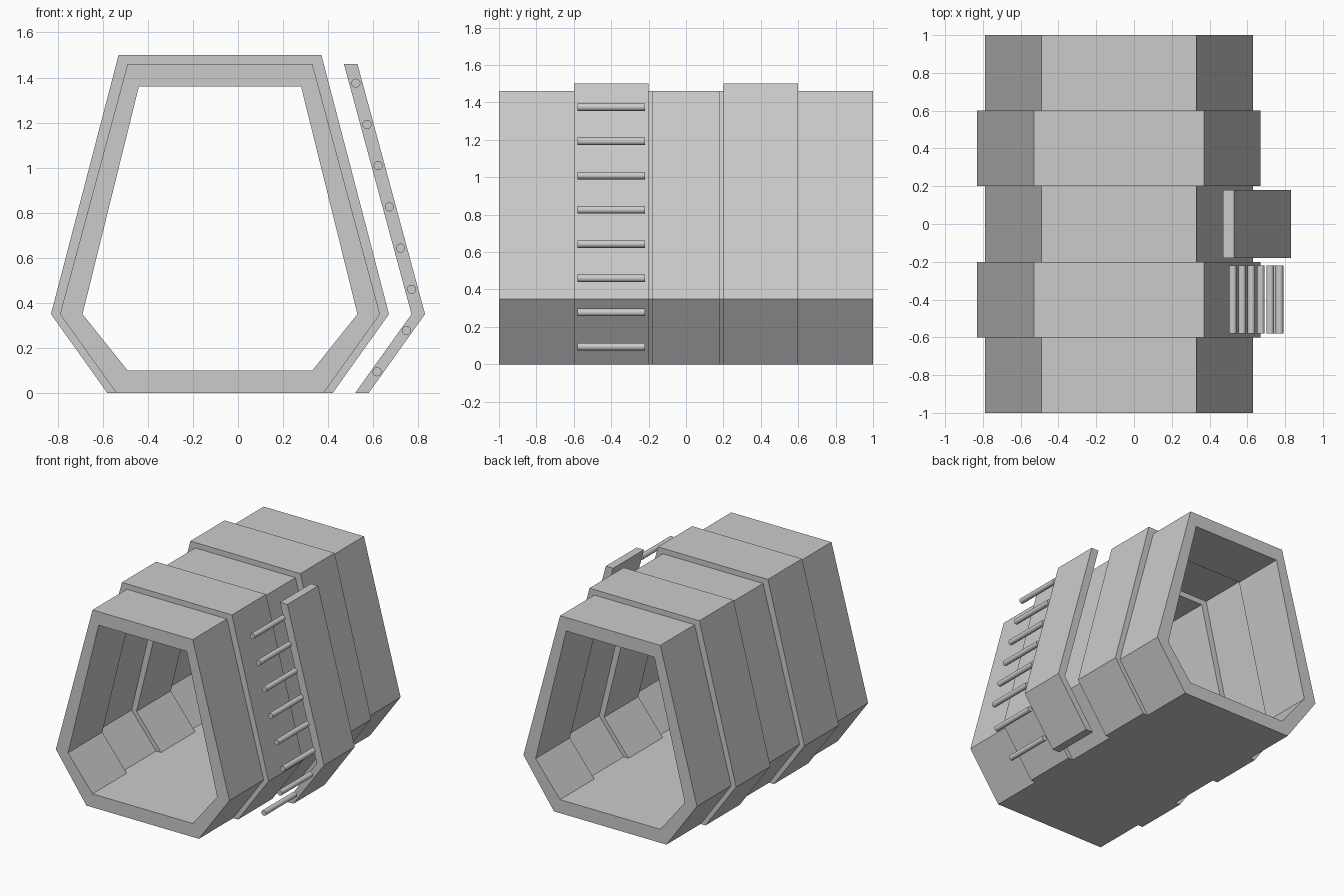
import bpy, bmesh, math
from mathutils import Matrix, Vector

cube = bpy.data.objects.get("Cube")
if cube:
    bpy.data.objects.remove(cube)

grey = bpy.data.materials.new("light_grey")
grey.use_nodes = True
colour = (0.6, 0.6, 0.6, 1)
grey.diffuse_color = colour
grey.node_tree.nodes["Principled BSDF"].inputs["Base Color"].default_value = colour

HULL_X = -0.08    # centre line of the hull
WAIST_Z = 0.35    # height of the widest point


def finish(bm, name):
    bmesh.ops.recalc_face_normals(bm, faces=bm.faces)
    mesh = bpy.data.meshes.new(name)
    bm.to_mesh(mesh)
    bm.free()
    mesh.materials.append(grey)
    obj = bpy.data.objects.new(name, mesh)
    bpy.context.collection.objects.link(obj)
    return obj


def hexagon(foot, waist, roof, z0, z1):
    """Six-sided cross-section from three half widths."""
    right = [(foot, z0), (waist, WAIST_Z), (roof, z1)]
    both = right + [(-x, z) for x, z in reversed(right)]
    return [(HULL_X + x, z) for x, z in both]


def hull_ring(name, y0, y1, grow):
    """Hollow hexagonal tube; grow pushes the walls and roof outwards."""
    outer = hexagon(0.46 + grow, 0.71 + grow, 0.41 + grow, 0, 1.46 + grow)
    inner = hexagon(0.41 + grow, 0.61 + grow, 0.36 + grow, 0.1, 1.36 + grow)
    bm = bmesh.new()
    loops = [[bm.verts.new((x, y, z)) for x, z in pts]
             for pts, y in ((outer, y0), (outer, y1), (inner, y1), (inner, y0))]
    for a, b in zip(loops, loops[1:] + loops[:1]):
        for i in range(6):
            j = (i + 1) % 6
            bm.faces.new((a[i], a[j], b[j], b[i]))
    return finish(bm, name)


# Hull: narrow and wide rings alternate along y
names = ["front_ring", "front_wide_ring", "middle_ring", "back_wide_ring", "back_ring"]
for i, name in enumerate(names):
    y = -1 + 0.4 * i
    hull_ring(name, y, y + 0.4, 0.04 * (i % 2))

# Bent ladder plate standing off the left wall
path = [(0.53, 1.46), (0.83, WAIST_Z), (0.58, 0)]
bm = bmesh.new()
section = path + [(x - 0.06, z) for x, z in reversed(path)]
verts = [bm.verts.new((x, -0.18, z)) for x, z in section]
sides = [bm.faces.new((verts[i], verts[i + 1], verts[4 - i], verts[5 - i])) for i in (0, 1)]
new = bmesh.ops.extrude_face_region(bm, geom=sides, use_keep_orig=True)["geom"]
bmesh.ops.translate(bm, vec=(0, 0.36, 0),
                    verts=[v for v in new if isinstance(v, bmesh.types.BMVert)])
finish(bm, "ladder_plate")

# Rungs follow the same bent path beside the plate
top, knee, foot = [Vector((x - 0.03, -0.4, z)) for x, z in path]
for i in range(8):
    z = 1.375 - 0.183 * i
    a, b = (top, knee) if z > WAIST_Z else (knee, foot)
    centre = a.lerp(b, (a.z - z) / (a.z - b.z))
    bm = bmesh.new()
    bmesh.ops.create_cone(bm, cap_ends=True, segments=24, radius1=0.02, radius2=0.02,
                          depth=0.36, matrix=Matrix.Translation(centre)
                          @ Matrix.Rotation(math.pi / 2, 4, 'X'))
    rung = finish(bm, f"ladder_rung_{i + 1}")
    bpy.ops.object.select_all(action='DESELECT')
    rung.select_set(True)
    bpy.context.view_layer.objects.active = rung
    bpy.ops.object.shade_smooth_by_angle(angle=math.radians(40))
